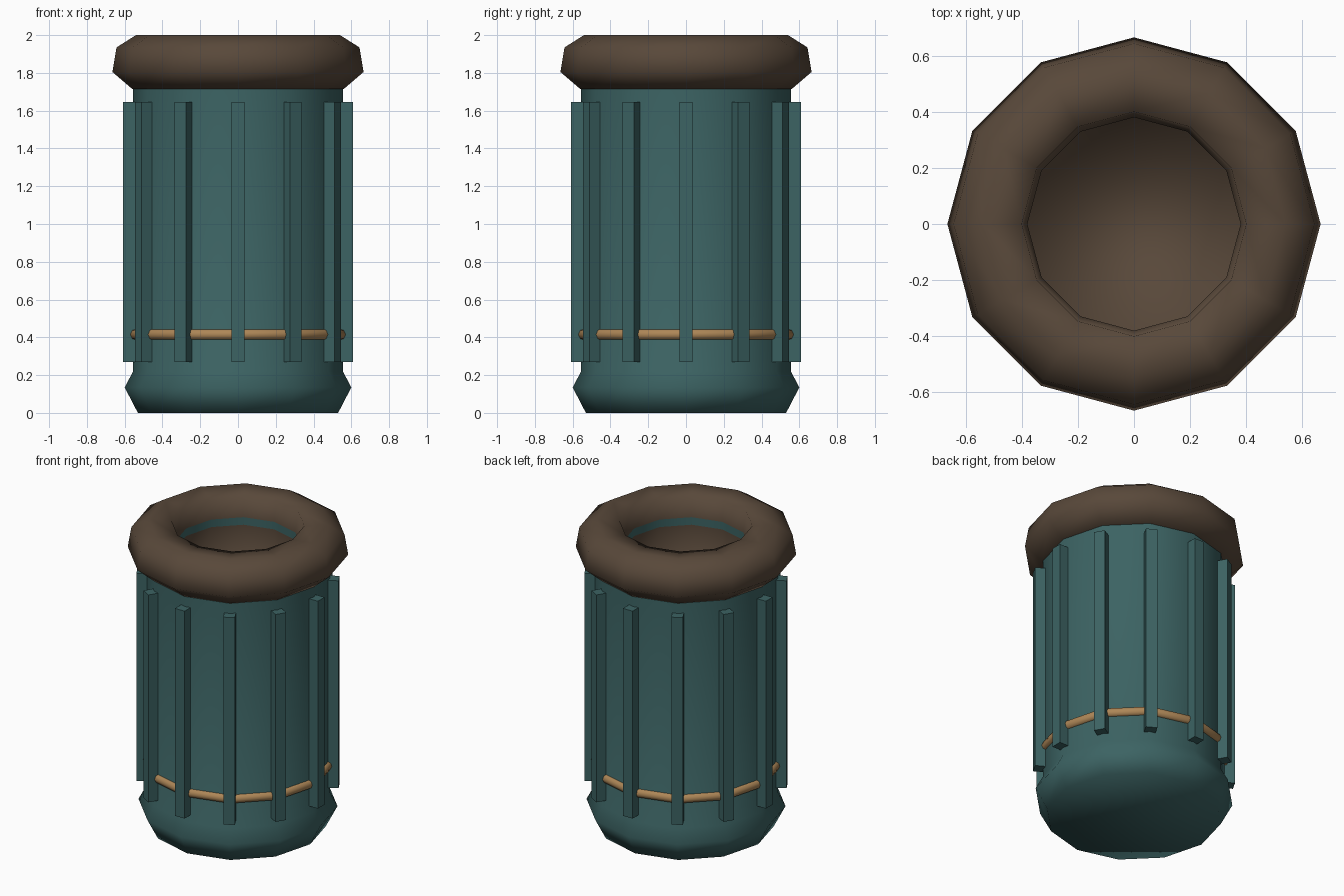
import bpy
import bmesh
from math import cos, sin, pi
from mathutils import Matrix, Vector

SIDES = 12

cube = bpy.data.objects.get("Cube")
if cube:
    bpy.data.objects.remove(cube, do_unlink=True)


def material(name, color):
    mat = bpy.data.materials.new(name)
    mat.use_nodes = True
    mat.diffuse_color = (*color, 1)
    mat.node_tree.nodes["Principled BSDF"].inputs["Base Color"].default_value = (*color, 1)
    return mat


teal = material("teal", (0.045, 0.125, 0.125))
brown = material("brown", (0.098, 0.065, 0.042))
tan = material("tan", (0.42, 0.24, 0.095))


def add_object(name, bm, mat, smooth):
    mesh = bpy.data.meshes.new(name)
    for face in bm.faces:
        face.smooth = smooth
    bm.to_mesh(mesh)
    bm.free()
    mesh.materials.append(mat)
    obj = bpy.data.objects.new(name, mesh)
    bpy.context.collection.objects.link(obj)
    return obj


def lathe(name, profile, mat, cap_start=False, cap_end=False, closed=False):
    """Turn a (radius, height) profile about z; upward profiles face outward."""
    bm = bmesh.new()
    rings = [[bm.verts.new((r * cos(2 * pi * i / SIDES), r * sin(2 * pi * i / SIDES), z))
              for i in range(SIDES)] for r, z in profile]
    pairs = list(zip(rings, rings[1:]))
    if closed:
        pairs.append((rings[-1], rings[0]))
    for low, high in pairs:
        for i in range(SIDES):
            k = (i + 1) % SIDES
            bm.faces.new((low[i], low[k], high[k], high[i]))
    if cap_start:
        bm.faces.new(rings[0][::-1])
    if cap_end:
        bm.faces.new(rings[-1])
    return add_object(name, bm, mat, True)


# Container body with a flared foot
lathe("body", [(0.53, 0), (0.6, 0.135), (0.555, 0.22), (0.555, 1.85)], teal, cap_start=True)

# Thick rolled rim, running down into the mouth
lathe("rim", [(0.5, 1.715), (0.56, 1.715), (0.665, 1.805), (0.643, 1.935),
              (0.54, 2.0), (0.40, 1.985), (0.38, 1.85)], brown)

# Inside of the mouth
lathe("inner_lip", [(0.38, 1.85), (0.38, 1.80)], teal)
lathe("liner", [(0.38, 1.80), (0.38, 1.4)], brown, cap_end=True)

# Thin cord around the lower body
cord = [(0.549 + 0.03 * cos(a * pi / 4), 0.415 + 0.03 * sin(a * pi / 4)) for a in range(8)]
lathe("cord_band", cord, tan, closed=True)

# Upright ribs, one on each corner of the body
bm = bmesh.new()
for i in range(SIDES):
    place = (Matrix.Rotation(2 * pi * i / SIDES, 4, "Z")
             @ Matrix.Translation(Vector((0.575, 0, 0.958)))
             @ Matrix.Diagonal((0.07, 0.07, 1.375, 1)))
    bmesh.ops.create_cube(bm, size=1, matrix=place)
add_object("ribs", bm, teal, False)
